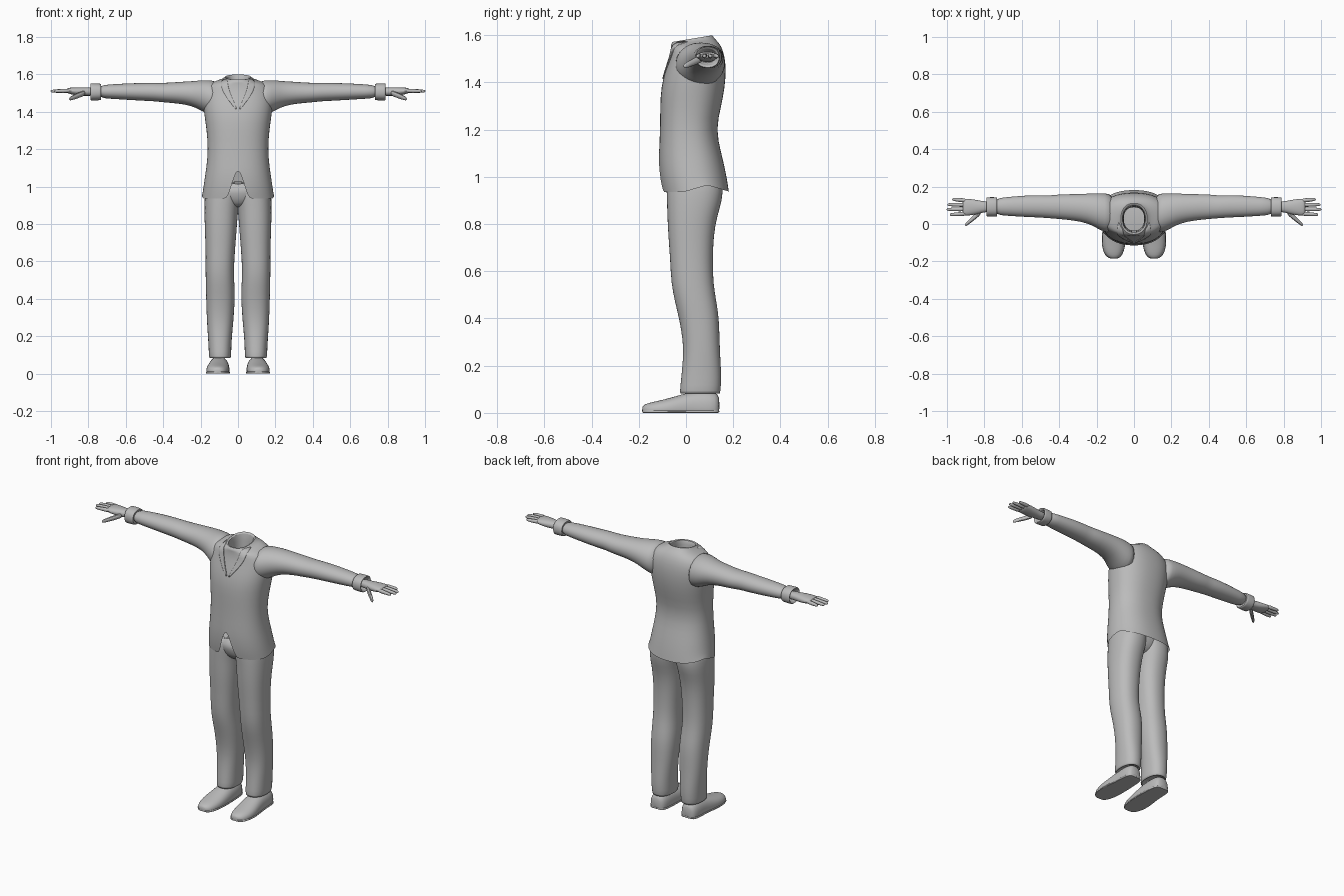
import bpy, bmesh, math

grey = bpy.data.materials.new("cloth grey")
grey.diffuse_color = (0.5, 0.5, 0.5, 1)


def finish(name, bm, mirror=False, levels=1, angle=50):
    bmesh.ops.remove_doubles(bm, verts=bm.verts, dist=0.0004)
    bmesh.ops.recalc_face_normals(bm, faces=bm.faces)
    me = bpy.data.meshes.new(name)
    bm.to_mesh(me)
    bm.free()
    me.materials.append(grey)
    ob = bpy.data.objects.new(name, me)
    bpy.context.collection.objects.link(ob)
    if mirror:
        ob.modifiers.new("mirror", 'MIRROR').use_mirror_merge = False
    if levels:
        ob.modifiers.new("subdivision", 'SUBSURF').levels = levels
        ob.modifiers["subdivision"].render_levels = levels
    bpy.ops.object.select_all(action='DESELECT')
    ob.select_set(True)
    bpy.context.view_layer.objects.active = ob
    bpy.ops.object.shade_smooth_by_angle(angle=math.radians(angle))
    return ob


def loft(bm, axis, rings, n=20, p=2.3, caps=True, clamp=None, shape=None):
    """Rings are (position, a0, a1, b0, b1, front gap, tilt)."""
    rows = []
    for ring in rings:
        t, a0, a1, b0, b1 = ring[:5]
        gap, tilt = (list(ring[5:]) + [0, 0])[:2]
        ca, ra, cb, rb = (a0 + a1) / 2, (a1 - a0) / 2, (b0 + b1) / 2, (b1 - b0) / 2
        g = math.asin((gap / ra) ** (p / 2))
        row = []
        for i in range(n + 1):
            u = -math.pi / 2 + g + (2 * math.pi - 2 * g) * i / n
            c, s = math.cos(u), math.sin(u)
            a = ca + ra * math.copysign(abs(c) ** (2 / p), c)
            b = cb + rb * math.copysign(abs(s) ** (2 / p), s)
            if clamp:
                b = min(max(b, clamp[0]), clamp[1])
            tt = t + tilt * (b - cb)
            co = {'x': (tt, a, b), 'y': (a, tt, b), 'z': (a, b, tt)}[axis]
            row.append(bm.verts.new(shape(*co) if shape else co))
        rows.append(row)
    for r0, r1 in zip(rows, rows[1:]):
        for i in range(n):
            bm.faces.new((r0[i], r0[i + 1], r1[i + 1], r1[i]))
    if caps:
        for row in (rows[0], rows[-1]):
            bm.faces.new(row[:-1])


def part(name, axis, rings, mirror=False, **kw):
    bm = bmesh.new()
    loft(bm, axis, rings, **kw)
    return finish(name, bm, mirror)


# Jacket body: split front hem, raised sides, rolled collar and inner lining
def hem(x, y, z):
    if z < 0.96:
        z += 0.03 * max(0, 1 - abs(y - 0.09) / 0.1)
    return x, y, z


body = [(0.935, .193, -.100, .182, .058), (0.985, .187, -.110, .175, .042),
        (1.05, .178, -.115, .162, .022), (1.10, .170, -.115, .150, 0),
        (1.20, .160, -.110, .126), (1.30, .168, -.110, .150),
        (1.38, .180, -.106, .165), (1.45, .188, -.088, .170),
        (1.51, .185, -.068, .165), (1.550, .160, -.064, .150, 0, .04),
        (1.566, .110, -.064, .130, 0, .12), (1.575, .078, -.064, .118, 0, .15),
        (1.588, .071, -.056, .112, 0, .17), (1.584, .060, -.045, .100, 0, .17),
        (1.56, .058, -.040, .095), (1.47, .055, -.035, .09)]
jacket = part("jacket", 'z', [(r[0], -r[1], r[1], *r[2:]) for r in body],
              n=32, caps=False, shape=hem)

# Lapels: strips laid on the chest
bm = bmesh.new()
edge = [(1.574, .058, .086), (1.545, .055, .092), (1.51, .046, .082), (1.47, .030, .056),
        (1.44, .016, .034), (1.415, .006, .014)]
rows = [[bm.verts.new((a + (b - a) * k / 3, -0.3, z)) for k in range(4)] for z, a, b in edge]
for r0, r1 in zip(rows, rows[1:]):
    for k in range(3):
        bm.faces.new((r0[k], r1[k], r1[k + 1], r0[k + 1]))
lapel = finish("lapels", bm, True)
wrap = lapel.modifiers.new("lay on chest", 'SHRINKWRAP')
wrap.target = jacket
wrap.wrap_method = 'PROJECT'
wrap.use_project_y = True
wrap.use_project_x = wrap.use_project_z = False
wrap.use_positive_direction = True
wrap.offset = 0.005
lapel.modifiers.new("thickness", 'SOLIDIFY').thickness = 0.005

# Sleeves and cuffs
part("sleeves", 'x', [(.10, -.055, .160, 1.37, 1.568), (.16, -.045, .166, 1.385, 1.570),
                      (.20, -.022, .166, 1.408, 1.569), (.25, .004, .163, 1.432, 1.564),
                      (.32, .018, .160, 1.444, 1.560), (.40, .026, .160, 1.450, 1.554),
                      (.45, .030, .152, 1.456, 1.556), (.50, .034, .156, 1.458, 1.555),
                      (.60, .038, .152, 1.464, 1.552), (.68, .044, .144, 1.469, 1.547),
                      (.75, .048, .138, 1.474, 1.542)], mirror=True, p=2.1)
part("cuffs", 'x', [(.735, .055, .13, 1.48, 1.535), (.73, .041, .142, 1.464, 1.549),
                    (.734, .039, .144, 1.461, 1.551), (.785, .039, .144, 1.459, 1.553),
                    (.79, .041, .142, 1.461, 1.551), (.785, .052, .132, 1.473, 1.54),
                    (.75, .055, .130, 1.478, 1.535)], mirror=True)

# Hands with four fingers and a thumb
bm = bmesh.new()
loft(bm, 'x', [(.75, .065, .122, 1.484, 1.53), (.80, .063, .121, 1.485, 1.53),
               (.84, .050, .130, 1.484, 1.532), (.88, .044, .136, 1.490, 1.531),
               (.905, .043, .137, 1.496, 1.529), (.918, .05, .13, 1.502, 1.523)], n=12)


def finger(p0, p1, r):
    rings = []
    for f, k in ((0, 1), (.3, 1.05), (.6, .95), (.88, .8), (.97, .55), (1, .2)):
        x, y, z = (a + (b - a) * f for a, b in zip(p0, p1))
        rings.append((x, y - r * k, y + r * k, z - r * k, z + r * k))
    loft(bm, 'x', rings, n=8, p=2)


for y0, y1, tip in ((.055, .050, .985), (.079, .078, 1.002), (.102, .104, .998), (.125, .132, .972)):
    finger((.895, y0, 1.513), (tip, y1, 1.510), .0115)
finger((.815, .068, 1.503), (.903, -.006, 1.468), .016)
finish("hands", bm, True)

# Trousers: hip block and legs
part("trouser_seat", 'z', [(.885, -.04, .04, -.03, .09), (.91, -.10, .10, -.065, .125),
                           (.96, -.165, .165, -.085, .150), (1.03, -.165, .165, -.09, .145)])
part("trouser_legs", 'z', [(.10, .055, .14, 0, .12), (.078, .042, .150, -.024, .142),
                           (.084, .036, .156, -.028, .147), (.15, .035, .158, -.021, .151),
                           (.22, .030, .163, -.014, .147), (.30, .022, .168, -.012, .143),
                           (.40, .016, .171, -.030, .141), (.47, .018, .173, -.048, .130),
                           (.55, .022, .174, -.064, .116), (.65, .016, .174, -.068, .114),
                           (.75, .008, .177, -.076, .118), (.83, .002, .180, -.080, .132),
                           (.90, -.004, .181, -.082, .155), (.97, -.02, .178, -.085, .160),
                           (1.03, -.02, .16, -.08, .14)], mirror=True)

# Shoes and flat soles
last = [(-.186, .092, .122, .026), (-.176, .072, .145, .036), (-.15, .057, .162, .045),
        (-.10, .046, .173, .055), (-.04, .044, .168, .072), (.02, .046, .158, .090),
        (.08, .048, .157, .094), (.125, .054, .152, .088), (.143, .072, .135, .07)]
part("shoes", 'y', [(y, a, b, -h * .5, h) for y, a, b, h in last], mirror=True, clamp=(0, 1))
part("soles", 'y', [(y, a - .003, b + .003, -.03, .04) for y, a, b, h in last],
     mirror=True, clamp=(0, .011))
